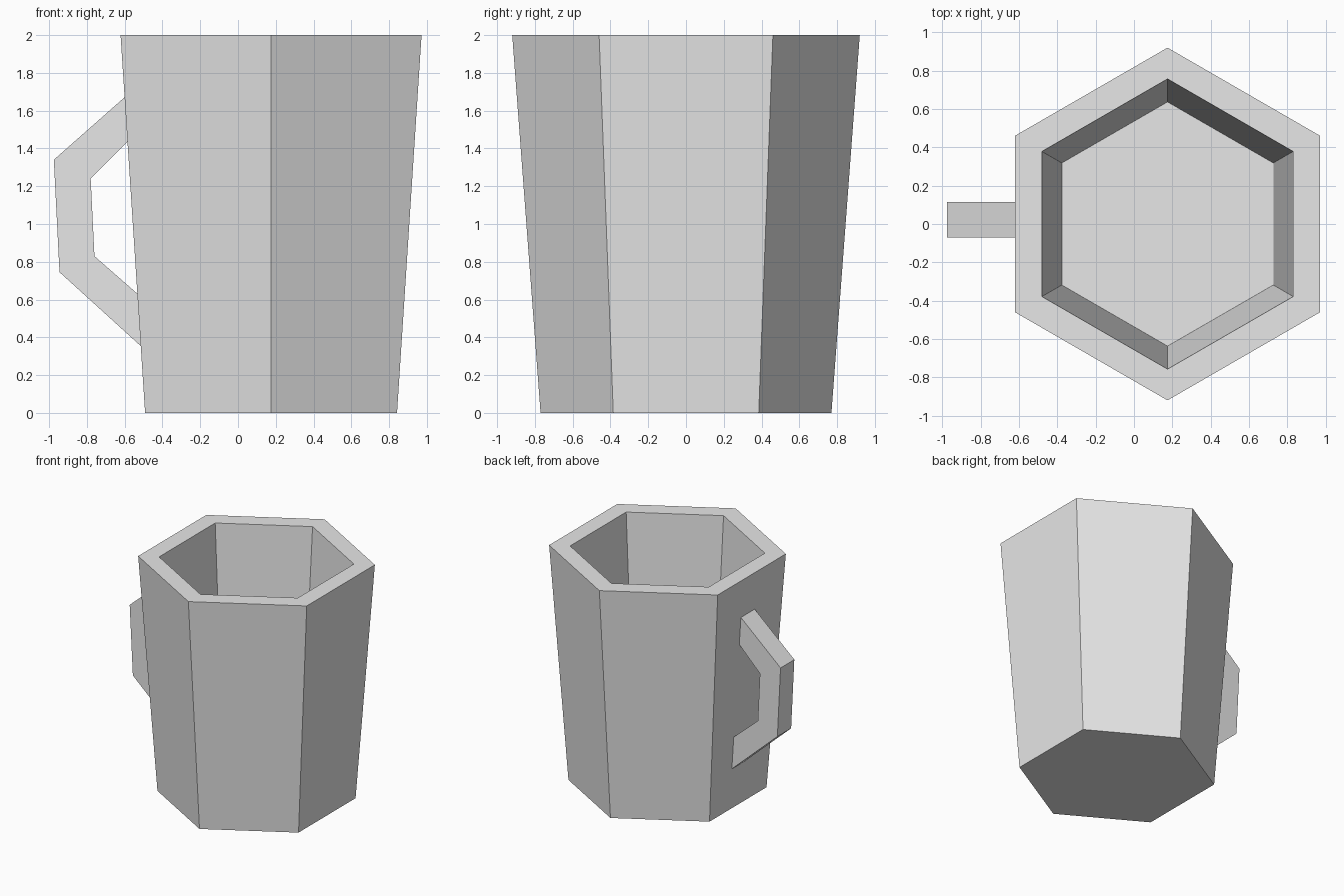
import bpy, bmesh
from math import sin, cos, tau

cube = bpy.data.objects.get("Cube")
if cube:
    bpy.data.objects.remove(cube, do_unlink=True)

# Plain light grey used for the whole mug
grey = bpy.data.materials.new("light_grey")
colour = (0.8, 0.8, 0.8, 1.0)
grey.diffuse_color = colour
grey.use_nodes = True
for node in grey.node_tree.nodes:
    if node.type == 'BSDF_PRINCIPLED':
        node.inputs["Base Color"].default_value = colour

SIDES = 6
AXIS_X = 0.175


def finish(name, bm):
    bmesh.ops.recalc_face_normals(bm, faces=bm.faces)
    mesh = bpy.data.meshes.new(name)
    bm.to_mesh(mesh)
    bm.free()
    mesh.materials.append(grey)
    obj = bpy.data.objects.new(name, mesh)
    bpy.context.collection.objects.link(obj)
    return obj


def bridge(bm, a, b):
    for i in range(len(a)):
        j = (i + 1) % len(a)
        bm.faces.new((a[i], a[j], b[j], b[i]))


# Hexagonal tapered body: outer base, outer rim, inner rim, inner floor
bm = bmesh.new()
rings = []
for radius, z in ((0.77, 0), (0.92, 2), (0.757, 2), (0.637, 0.4)):
    angles = [tau * (i + 0.5) / SIDES for i in range(SIDES)]
    rings.append([bm.verts.new((AXIS_X + radius * cos(a), radius * sin(a), z))
                  for a in angles])
for lower, upper in zip(rings, rings[1:]):
    bridge(bm, lower, upper)
bm.faces.new(rings[0])
bm.faces.new(rings[-1])
finish("mug_body", bm)

# Angular handle: a rectangular section swept along the side of the body
outer = ((-0.59, 1.68), (-0.975, 1.34), (-0.945, 0.745), (-0.505, 0.345))
inner = ((-0.575, 1.445), (-0.78, 1.24), (-0.76, 0.83), (-0.52, 0.62))
BACK, FRONT = 0.116, -0.07
bm = bmesh.new()
sections = []
for (xo, zo), (xi, zi) in zip(outer, inner):
    sections.append([bm.verts.new(p) for p in (
        (xo, FRONT, zo), (xo, BACK, zo), (xi, BACK, zi), (xi, FRONT, zi))])
for a, b in zip(sections, sections[1:]):
    bridge(bm, a, b)
bm.faces.new(sections[0])
bm.faces.new(sections[-1])
finish("handle", bm)
